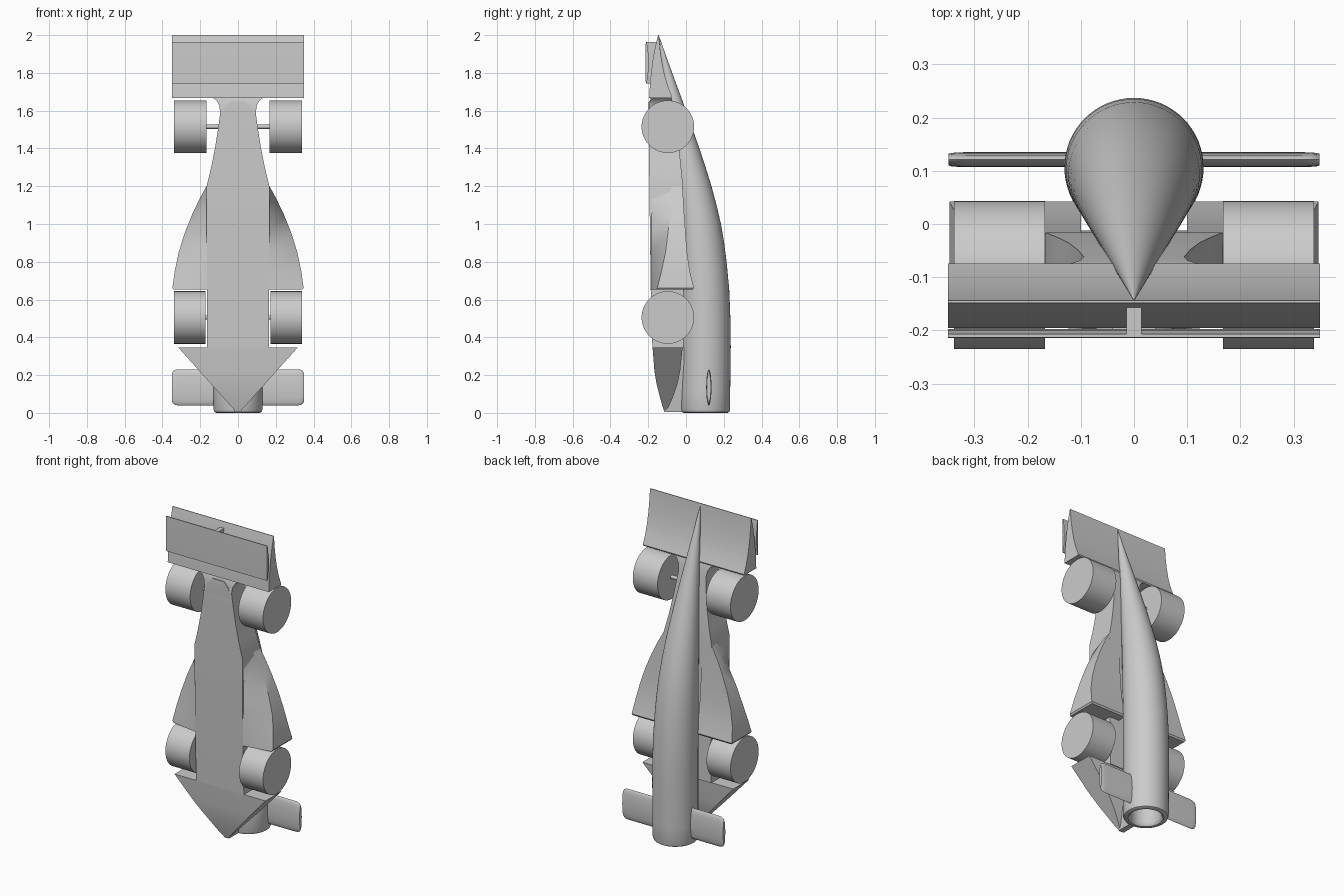
import bpy, bmesh, math

if "Cube" in bpy.data.objects:
    bpy.data.objects.remove(bpy.data.objects["Cube"])

def finish(name, bm, angle=32):
    bmesh.ops.remove_doubles(bm, verts=bm.verts, dist=1e-5)
    bmesh.ops.recalc_face_normals(bm, faces=bm.faces)
    me = bpy.data.meshes.new(name)
    bm.to_mesh(me)
    bm.free()
    ob = bpy.data.objects.new(name, me)
    bpy.context.collection.objects.link(ob)
    bpy.ops.object.select_all(action='DESELECT')
    ob.select_set(True)
    bpy.context.view_layer.objects.active = ob
    bpy.ops.object.shade_smooth_by_angle(angle=math.radians(angle))
    return ob

def loft(name, sections, angle=32):
    """Skin a list of closed sections that have equal point counts."""
    bm = bmesh.new()
    rings = [[bm.verts.new(p) for p in s] for s in sections]
    n = len(rings[0])
    for a, b in zip(rings, rings[1:]):
        for i in range(n):
            j = (i + 1) % n
            bm.faces.new((a[i], a[j], b[j], b[i]))
    bm.faces.new(rings[0])
    bm.faces.new(rings[-1])
    return finish(name, bm, angle)

def box_section(z, w, y0, y1):
    return [(-w, y0, z), (w, y0, z), (w, y1, z), (-w, y1, z)]

def ring(r, y, z, n=64):
    return [(r * math.cos(2 * math.pi * i / n), y + r * math.sin(2 * math.pi * i / n), z)
            for i in range(n)]

def across(name, profile, x0, x1):
    """Extrude a (y, z) profile along x."""
    return loft(name, [[(x, y, z) for y, z in profile] for x in (x0, x1)])

def cylinder_x(name, x0, x1, r, y, z, n=64):
    prof = [(y + r * math.cos(2 * math.pi * i / n), z + r * math.sin(2 * math.pi * i / n))
            for i in range(n)]
    return across(name, prof, x0, x1)

def mirrored(ob):
    m = ob.modifiers.new("mirror", 'MIRROR')
    m.use_axis = (True, False, False)
    return ob

# Main tube: gas chamber, rounded rim, then a taper towards the nose tip
tube = [ring(r, .104, z) for r, z in
        [(.001, .5), (.088, .5), (.088, .02), (.093, .006), (.1, 0), (.116, 0),
         (.125, .005), (.13, .02)]]
tops = [(.12, .234), (.35, .237), (.5, .235), (.65, .229), (.8, .215), (.9, .202), (1.0, .185),
        (1.1, .162), (1.2, .135), (1.3, .104), (1.4, .071), (1.5, .036),
        (1.6, 0), (1.7, -.036), (1.8, -.073), (1.9, -.109), (2.0, -.144)]
for z, top in tops:
    r = (top + .145) / 2.92
    tube.append(ring(r, top - r, z))
loft("main_tube", tube)

# Lower chassis, narrowing to the nose and flaring into the wing
loft("chassis", [box_section(*s) for s in [
    (.345, .165, -.178, -.012), (.66, .165, -.187, -.014), (1.2, .166, -.194, -.016),
    (1.3, .142, -.195, -.026), (1.4, .122, -.196, -.036), (1.5, .106, -.197, -.048),
    (1.59, .094, -.198, -.062), (1.63, .1, -.195, -.068), (1.655, .115, -.19, -.073),
    (1.672, .14, -.185, -.078)]])
loft("nose_underside", [box_section(*s) for s in [
    (1.55, .09, -.198, -.1), (1.62, .07, -.199, -.1), (1.65, .04, -.197, -.1)]])

# Keel joining the tube to the tail wedge
loft("tail_keel", [box_section(.006, .018, -.112, -.01), box_section(.1, .035, -.125, -.01),
                   box_section(.35, .07, -.15, -.01)])

# Tail wedge
loft("tail_wedge", [box_section(*s) for s in [
    (.006, .01, -.115, -.107), (.04, .042, -.126, -.088), (.09, .086, -.14, -.066),
    (.15, .14, -.155, -.046), (.22, .203, -.167, -.031), (.345, .315, -.177, -.018)]])

# Side pods: z, outer x, outer lower y, outer upper y
pod = []
for z, w, y2, y3 in [(.652, .34, -.155, .036), (.662, .347, -.152, .042), (.75, .335, -.13, .02),
                     (.85, .314, -.108, .006), (.95, .283, -.096, -.002),
                     (1.05, .243, -.084, -.009), (1.13, .205, -.062, -.014),
                     (1.2, .167, -.025, -.018)]:
    pod.append([(.1, -.185, z), (.164, -.185, z), (w, y2, z), (w, y3, z), (.1, y3, z)])
mirrored(loft("side_pod", pod))

# Wheels and axles
for label, z, inner in (("rear", .505, .172), ("front", 1.515, .167)):
    mirrored(cylinder_x(label + "_wheel", inner, .338, .139, -.096, z))
    cylinder_x(label + "_axle", -.2, .2, .011, -.096, z, 24)

# Front wing: thick wedge with concave back
across("front_wing", [(-.195, 1.668), (-.19, 1.75), (-.179, 1.85), (-.165, 1.93), (-.148, 2.0),
                      (-.144, 2.0), (-.138, 1.93), (-.128, 1.86), (-.114, 1.79),
                      (-.096, 1.73), (-.074, 1.675), (-.077, 1.668)], -.35, .35)

# Front flap and the strut holding it
across("front_flap", [(-.213, 1.745), (-.214, 1.855), (-.213, 1.963), (-.207, 1.963),
                      (-.2, 1.91), (-.197, 1.855), (-.2, 1.8), (-.207, 1.745)], -.35, .35)
across("flap_strut", [(-.208, 1.745), (-.208, 1.963), (-.155, 1.963), (-.17, 1.745)],
       -.014, .014)

# Tail fins: lens section with rounded tips, starting inside the tube wall
fin = []
for x, s in [(.112, 1), (.315, 1), (.332, .97), (.343, .9), (.349, .78)]:
    sec = []
    for i in range(20):
        a = 2 * math.pi * i / 20
        sec.append((x, .121 + .014 * math.sin(a) * s, .135 + .096 * math.cos(a) * s))
    fin.append(sec)
mirrored(loft("tail_fin", fin))
